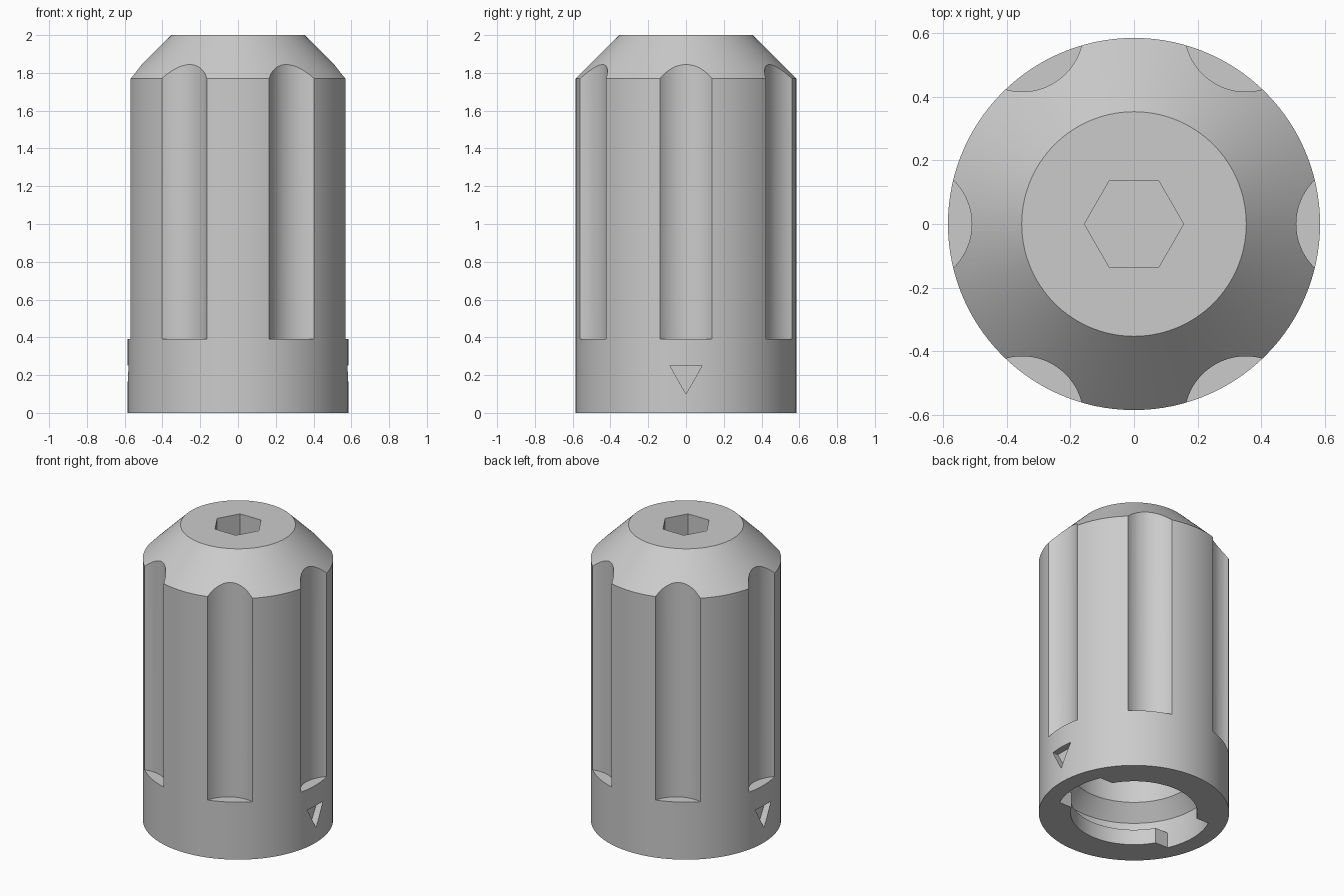
import bpy, bmesh, math
from math import sin, cos, pi

cube = bpy.data.objects.get("Cube")
if cube:
    bpy.data.objects.remove(cube, do_unlink=True)

grey = bpy.data.materials.new("plain_grey")
grey.use_nodes = True
colour = (0.6, 0.6, 0.6, 1)
grey.diffuse_color = colour
grey.node_tree.nodes["Principled BSDF"].inputs["Base Color"].default_value = colour


def finish(name, bm):
    bmesh.ops.recalc_face_normals(bm, faces=bm.faces)
    mesh = bpy.data.meshes.new(name)
    bm.to_mesh(mesh)
    bm.free()
    mesh.materials.append(grey)
    obj = bpy.data.objects.new(name, mesh)
    bpy.context.collection.objects.link(obj)
    return obj


def lathe(name, profile, steps=120):
    """Spin a profile of (radius, z) whose two ends lie on the axis."""
    bm = bmesh.new()
    verts = [bm.verts.new((r, 0, z)) for r, z in profile]
    edges = [bm.edges.new(pair) for pair in zip(verts, verts[1:])]
    bmesh.ops.spin(bm, geom=verts + edges, cent=(0, 0, 0), axis=(0, 0, 1),
                   angle=2 * pi, steps=steps, use_merge=False)
    bmesh.ops.remove_doubles(bm, verts=bm.verts, dist=0.0001)
    # one clean face on each flat disc
    discs = [f for f in bm.faces if len(f.verts) == 3]
    bmesh.ops.dissolve_faces(bm, faces=discs, use_verts=True)
    return finish(name, bm)


def prism(name, outline, offset):
    """Extrude a flat outline of 3D points along offset."""
    bm = bmesh.new()
    face = bm.faces.new([bm.verts.new(p) for p in outline])
    new = bmesh.ops.extrude_face_region(bm, geom=[face])["geom"]
    bmesh.ops.translate(bm, vec=offset,
                        verts=[v for v in new if isinstance(v, bmesh.types.BMVert)])
    return finish(name, bm)


def ring(radius, count, z, cx=0, cy=0):
    return [(cx + radius * cos(2 * pi * i / count),
             cy + radius * sin(2 * pi * i / count), z) for i in range(count)]


# Body: chamfered cap with a hollow, grooved bore
R, bore, groove, depth = 0.585, 0.39, 0.475, 1.2
cap = lathe("cap_body", [
    (0, 2), (0.353, 2), (R, 1.77), (R, 0),
    (bore, 0), (bore, 0.105), (groove, 0.105), (groove, 0.2),
    (bore, 0.3), (bore, depth), (0, depth)])

cutters = []

# Six finger flutes around the side
for i in range(6):
    a = i * pi / 3
    cutters.append(prism("flute_cutter", ring(0.193, 64, 0.39, 0.703 * cos(a), 0.703 * sin(a)),
                         (0, 0, 2)))

# Hexagonal key socket in the top
cutters.append(prism("socket_cutter", ring(0.156, 6, 1.7), (0, 0, 0.5)))

# Entry slots leading up to the groove on both sides
half = math.asin(0.195 / 0.474)
arc = [half * (i / 8 - 1) for i in range(17)]
slot = [(0.474 * cos(a + s), 0.474 * sin(a + s), -0.1) for s in (0, pi) for a in arc]
cutters.append(prism("slot_cutter", slot, (0, 0, 0.25)))

# Triangular alignment marks above the slots
for side in (1, -1):
    mark = [(side * 0.54, -0.085, 0.25), (side * 0.54, 0.085, 0.25), (side * 0.54, 0, 0.1)]
    cutters.append(prism("mark_cutter", mark, (side * 0.2, 0, 0)))

# Cut the details and bake the result
bpy.context.view_layer.objects.active = cap
for cutter in cutters:
    cutter.hide_render = True
    mod = cap.modifiers.new("cut", "BOOLEAN")
    mod.operation = "DIFFERENCE"
    mod.solver = "EXACT"
    mod.object = cutter
    bpy.ops.object.modifier_apply(modifier=mod.name)
    bpy.data.objects.remove(cutter, do_unlink=True)

bpy.ops.object.select_all(action="DESELECT")
cap.select_set(True)
bpy.ops.object.shade_smooth_by_angle(angle=math.radians(25))
